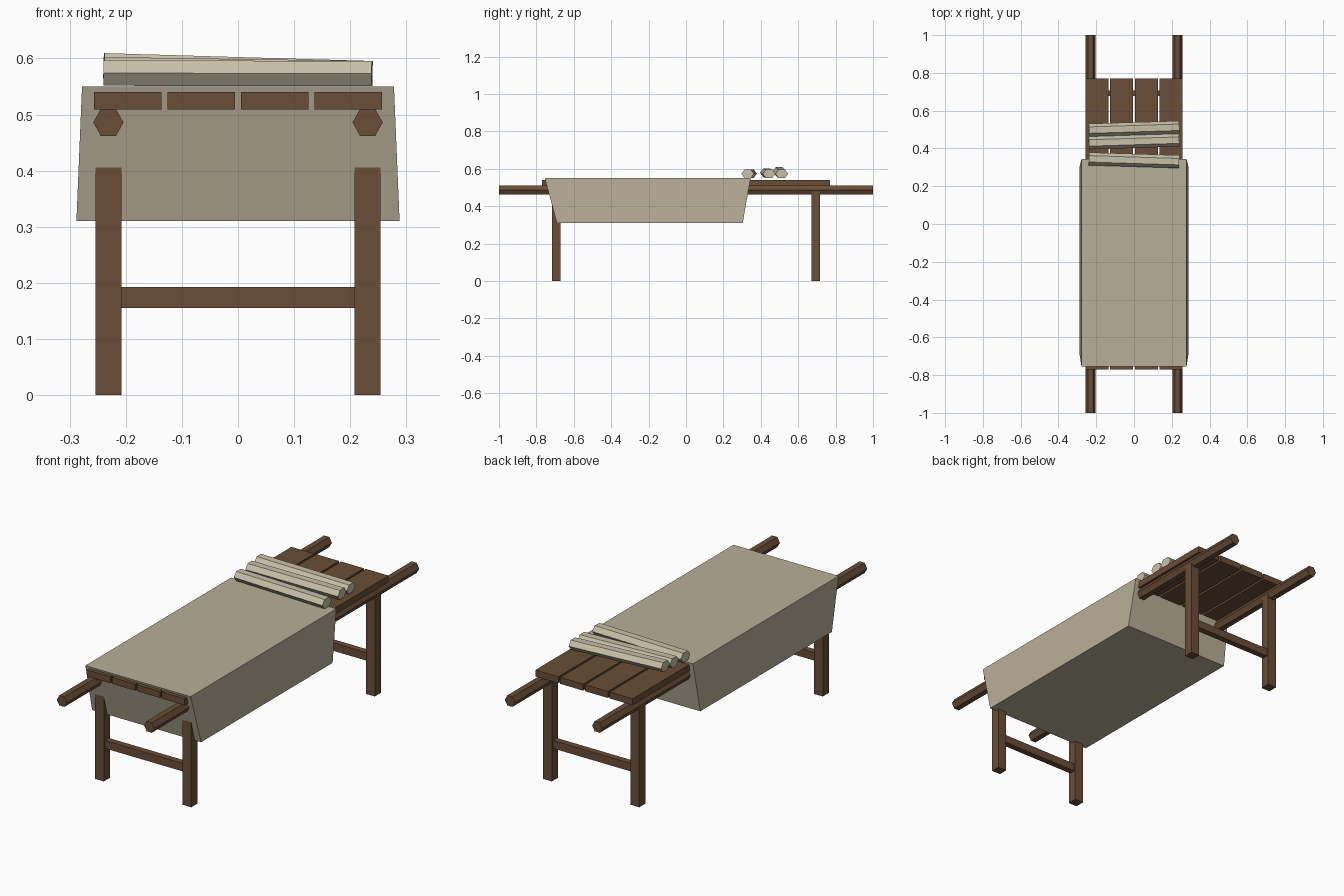
import bpy
import math
from mathutils import Matrix, Vector

if "Cube" in bpy.data.objects:
    bpy.data.objects.remove(bpy.data.objects["Cube"])


def material(name, rgb):
    m = bpy.data.materials.new(name)
    m.diffuse_color = (*rgb, 1)
    m.use_nodes = True
    m.node_tree.nodes["Principled BSDF"].inputs["Base Color"].default_value = m.diffuse_color
    return m


WOOD = material("brown wood", (0.144, 0.076, 0.038))
CLOTH = material("linen cloth", (0.485, 0.429, 0.314))
ROLL = material("pale linen", (0.578, 0.527, 0.392))


def finish(obj, name, mat):
    obj.name = name
    obj.data.name = name
    obj.data.materials.append(mat)
    return obj


def box(name, lo, hi, mat):
    lo, hi = Vector(lo), Vector(hi)
    bpy.ops.mesh.primitive_cube_add(size=1)
    obj = bpy.context.object
    obj.data.transform(Matrix.Translation((lo + hi) / 2) @ Matrix.Diagonal((*(hi - lo), 1)))
    return finish(obj, name, mat)


def hex_bar(name, start, end, width, height, mat):
    """Hexagonal bar between two points, flat on top, points to the sides."""
    start, end = Vector(start), Vector(end)
    axis = (end - start).normalized()
    side = axis.cross(Vector((0, 0, 1))).normalized()
    up = side.cross(axis)
    rings = []
    for centre in (start, end):
        for i in range(6):
            a = i * math.pi / 3
            rings.append(centre + side * math.cos(a) * width / 2
                         + up * math.sin(a) / math.sin(math.pi / 3) * height / 2)
    # angles run side -> up, which is clockwise seen along the axis' tip
    faces = [(i, i + 6, (i + 1) % 6 + 6, (i + 1) % 6) for i in range(6)]
    faces += [tuple(range(6)), tuple(range(11, 5, -1))]
    mesh = bpy.data.meshes.new(name)
    mesh.from_pydata(rings, [], faces)
    obj = bpy.data.objects.new(name, mesh)
    bpy.context.collection.objects.link(obj)
    return finish(obj, name, mat)


# Carrying poles
for s, side in ((-1, "left"), (1, "right")):
    hex_bar(f"{side}_pole", (s * 0.231, -1, 0.486), (s * 0.231, 1, 0.486), 0.054, 0.048, WOOD)

# Bed planks
for i in range(4):
    x = (i - 1.5) * 0.131
    box(f"plank_{i + 1}", (x - 0.0605, -0.77, 0.509), (x + 0.0605, 0.77, 0.54), WOOD)

# Legs and stretchers
for t, end in ((-1, "front"), (1, "back")):
    y = t * 0.693
    for s, side in ((-1, "left"), (1, "right")):
        x = s * 0.231
        box(f"{end}_{side}_leg", (x - 0.023, y - 0.023, 0), (x + 0.023, y + 0.023, 0.48), WOOD)
    box(f"{end}_stretcher", (-0.21, y - 0.015, 0.155), (0.21, y + 0.015, 0.193), WOOD)

# Draped cloth: wider but shorter at the hem
cloth = box("cloth", (-0.278, -0.755, 0.31), (0.278, 0.345, 0.55), CLOTH)
for v in cloth.data.vertices:
    if v.co.z < 0.4:
        v.co.x = math.copysign(0.288, v.co.x)
        v.co.y = -0.69 if v.co.y < 0 else 0.303

# Folded cloth rolls: y and z at the left and right ends
rolls = ((0.345, 0.574, 0.330, 0.573),
         (0.429, 0.580, 0.444, 0.573),
         (0.497, 0.587, 0.512, 0.573))
for i, (y0, z0, y1, z1) in enumerate(rolls):
    hex_bar(f"cloth_roll_{i + 1}", (-0.239, y0, z0), (0.239, y1, z1), 0.068, 0.045, ROLL)

# Consistent outward normals
import bmesh
for obj in bpy.context.collection.objects:
    bm = bmesh.new()
    bm.from_mesh(obj.data)
    bmesh.ops.recalc_face_normals(bm, faces=bm.faces)
    bm.to_mesh(obj.data)
    bm.free()
